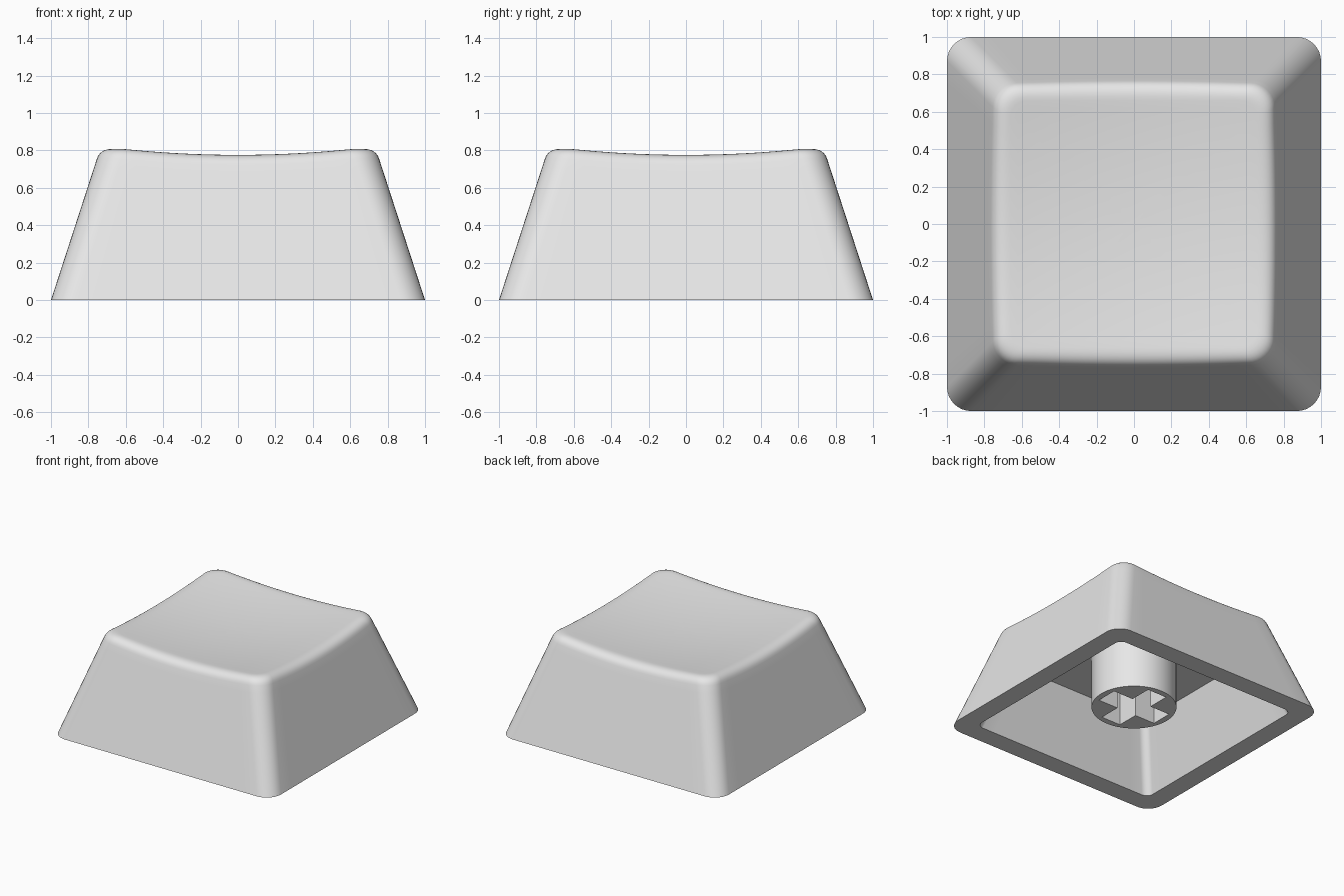
import bpy, bmesh, math

if "Cube" in bpy.data.objects:
    bpy.data.objects.remove(bpy.data.objects["Cube"])

plastic = bpy.data.materials.new("grey_plastic")
plastic.diffuse_color = (0.8, 0.8, 0.8, 1)
plastic.use_nodes = True
plastic.node_tree.nodes["Principled BSDF"].inputs["Base Color"].default_value = plastic.diffuse_color

SLOPE = 0.325          # inward lean of the walls per unit of height
CORNER, SIDE = 8, 14   # segments per rounded corner and per straight side


def rounded_square(h, r):
    """Counter-clockwise outline with half width h and corner radius r."""
    pts = []
    for q in range(4):
        c, s = round(math.cos(q * math.pi / 2)), round(math.sin(q * math.pi / 2))
        quarter = [(h, (h - r) * (2 * i / SIDE - 1)) for i in range(SIDE)]
        for i in range(CORNER):
            a = i / CORNER * math.pi / 2
            quarter.append((h - r + r * math.cos(a), h - r + r * math.sin(a)))
        pts += [(x * c - y * s, x * s + y * c) for x, y in quarter]
    return pts


def dish(x, y):
    return 0.737 + 0.086 * (x * x + y * y)


def flat_ring(h, r, z):
    return [(x, y, z) for x, y in rounded_square(h, r)]


def wall_ring(drop):
    """Ring on the sloped wall, a given distance under the dish surface."""
    z = [0.8] * (4 * (CORNER + SIDE))
    for _ in range(6):
        pts = [rounded_square(1 - SLOPE * v, 0.13)[i] for i, v in enumerate(z)]
        z = [dish(x, y) - drop for x, y in pts]
    return [(x, y, v) for (x, y), v in zip(pts, z)]


def finish(bm, name):
    bmesh.ops.recalc_face_normals(bm, faces=bm.faces)
    me = bpy.data.meshes.new(name)
    bm.to_mesh(me)
    bm.free()
    me.materials.append(plastic)
    ob = bpy.data.objects.new(name, me)
    bpy.context.collection.objects.link(ob)
    bpy.ops.object.select_all(action='DESELECT')
    ob.select_set(True)
    bpy.context.view_layer.objects.active = ob
    bpy.ops.object.shade_smooth_by_angle(angle=math.radians(35))


# Cap shell: cavity, bottom rim, sloped walls, rounded edge, dished top
rings = [flat_ring(0.67, 0.06, 0.53), flat_ring(0.84, 0.06, 0),
         flat_ring(1, 0.13, 0), wall_ring(0.12)]
low, edge = wall_ring(0.065), wall_ring(0)
inner = [(x, y, dish(x, y)) for x, y in rounded_square(0.66, 0.09)]
for i in range(8):
    t = i / 7
    rings.append([tuple((1 - t) ** 2 * a + 2 * t * (1 - t) * b + t * t * c
                        for a, b, c in zip(p, q, s))
                  for p, q, s in zip(low, edge, inner)])
for k in (0.94, 0.84, 0.7, 0.55, 0.4, 0.25, 0.1):
    rings.append([(x * k, y * k, dish(x * k, y * k)) for x, y, z in inner])

bm = bmesh.new()
loops = [[bm.verts.new(p) for p in ring] for ring in rings]
n = len(loops[0])
for a, b in zip(loops, loops[1:]):
    for j in range(n):
        k = (j + 1) % n
        bm.faces.new((a[j], a[k], b[k], b[j]))
bm.faces.new(loops[0][::-1])
centre = bm.verts.new((0, 0, dish(0, 0)))
for j in range(n):
    bm.faces.new((loops[-1][j], loops[-1][(j + 1) % n], centre))
finish(bm, "cap_shell")

# Mounting stem: round post with a cross-shaped socket
L, W = 0.27, 0.088
cross = []
for q in range(4):
    c, s = round(math.cos(q * math.pi / 2)), round(math.sin(q * math.pi / 2))
    cross += [(x * c - y * s, x * s + y * c) for x, y in ((L, -W), (L, W), (W, W))]
circle = [(0.32 * math.cos(i * math.pi / 32), 0.32 * math.sin(i * math.pi / 32))
          for i in range(64)]
bm = bmesh.new()
edges = []
for outline in (circle, cross):
    vs = [bm.verts.new((x, y, 0.1)) for x, y in outline]
    edges += [bm.edges.new((vs[i - 1], vs[i])) for i in range(len(vs))]
bmesh.ops.triangle_fill(bm, use_beauty=True, edges=edges, normal=(0, 0, -1))
out = bmesh.ops.extrude_face_region(bm, geom=bm.faces[:], use_keep_orig=True)
top = [v for v in out["geom"] if isinstance(v, bmesh.types.BMVert)]
bmesh.ops.translate(bm, verts=top, vec=(0, 0, 0.44))
finish(bm, "mounting_stem")
